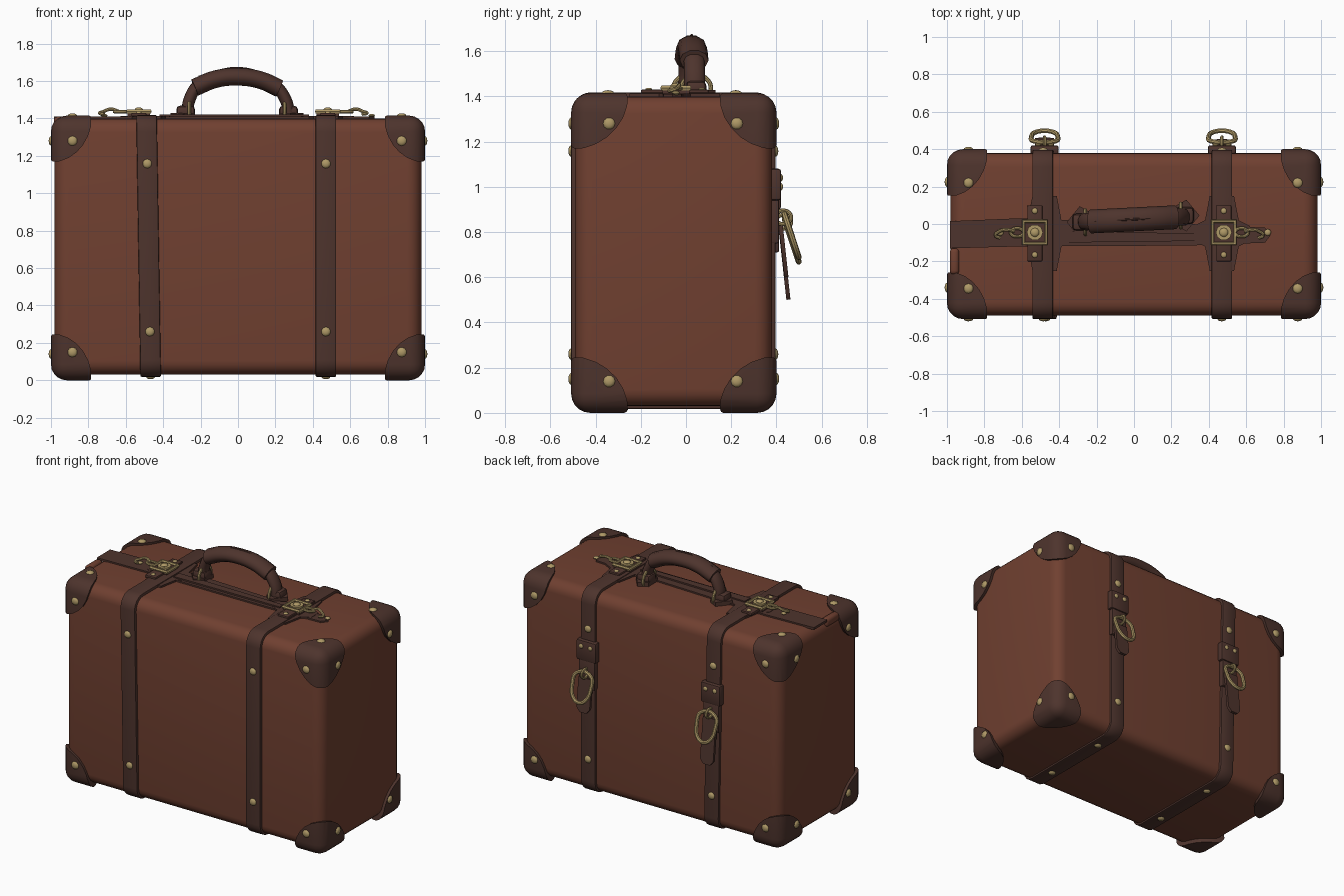
import bpy, bmesh, math
from mathutils import Matrix, Vector

if "Cube" in bpy.data.objects:
    bpy.data.objects.remove(bpy.data.objects["Cube"])


def material(name, rgb):
    m = bpy.data.materials.new(name)
    m.use_nodes = True
    m.diffuse_color = (*rgb, 1)
    m.node_tree.nodes["Principled BSDF"].inputs["Base Color"].default_value = (*rgb, 1)
    return m


TAN = material("chestnut leather", (0.162, 0.051, 0.03))
DARK = material("dark leather", (0.076, 0.034, 0.026))
BRASS = material("aged brass", (0.43, 0.32, 0.135))
made = []


def add(name, data, mat, loc=(0, 0, 0), rot=(0, 0, 0)):
    ob = bpy.data.objects.new(name, data)
    data.materials.append(mat)
    bpy.context.scene.collection.objects.link(ob)
    ob.location, ob.rotation_euler = loc, rot
    made.append(ob)
    return ob


def from_bmesh(name, bm, mat, loc=(0, 0, 0), rot=(0, 0, 0)):
    bmesh.ops.recalc_face_normals(bm, faces=bm.faces)
    me = bpy.data.meshes.new(name)
    bm.to_mesh(me)
    bm.free()
    return add(name, me, mat, loc, rot)


def box(name, mat, lo, hi, radius=0.0, segments=4, axis=None, rot=(0, 0, 0)):
    """Rounded box between two corners; axis limits rounding to edges along it."""
    lo, hi = Vector(lo), Vector(hi)
    bm = bmesh.new()
    bmesh.ops.create_cube(bm, size=1)
    bmesh.ops.scale(bm, vec=hi - lo, verts=bm.verts)
    if radius:
        edges = [e for e in bm.edges if axis is None
                 or abs(e.verts[0].co[axis] - e.verts[1].co[axis]) > 1e-4]
        bmesh.ops.bevel(bm, geom=edges, offset=radius, segments=segments,
                        profile=0.5, affect='EDGES')
    return from_bmesh(name, bm, mat, (lo + hi) / 2, rot)


def plate(name, mat, outline, thick, loc, rot=(0, 0, 0)):
    """Flat outline extruded upwards."""
    bm = bmesh.new()
    face = bm.faces.new([bm.verts.new((x, y, 0)) for x, y in outline])
    ext = bmesh.ops.extrude_face_region(bm, geom=[face])
    bmesh.ops.translate(bm, vec=(0, 0, thick),
                        verts=[g for g in ext["geom"] if isinstance(g, bmesh.types.BMVert)])
    return from_bmesh(name, bm, mat, loc, rot)


def tube(name, mat, pts, radius, loc=(0, 0, 0), rot=(0, 0, 0), closed=False, smooth=True, sides=2):
    cu = bpy.data.curves.new(name, 'CURVE')
    cu.dimensions = '3D'
    cu.bevel_depth, cu.bevel_resolution, cu.resolution_u = radius, sides, 5
    cu.use_fill_caps = True
    sp = cu.splines.new('BEZIER')
    sp.bezier_points.add(len(pts) - 1)
    for bp, p in zip(sp.bezier_points, pts):
        bp.co = p
        bp.handle_left_type = bp.handle_right_type = 'AUTO' if smooth else 'VECTOR'
    sp.use_cyclic_u = closed
    return add(name, cu, mat, loc, rot)


def ring(ru, rv, plane):
    """Closed oval of points in the plane 'xy', 'xz' or 'yz'."""
    out = []
    for i in range(8):
        a = i * math.tau / 8
        u, v = ru * math.cos(a), rv * math.sin(a)
        out.append({"xy": (u, v, 0), "xz": (u, 0, v), "yz": (0, u, v)}[plane])
    return out


studs = bmesh.new()


def stud(p, axis, r=0.027):
    size = [r, r, r]
    size[axis] = 0.5 * r
    m = Matrix.Translation(p) @ Matrix.Diagonal((*size, 1))
    if axis < 2:
        m = m @ Matrix.Rotation(math.pi / 2, 4, 'XY'[1 - axis])
    bmesh.ops.create_uvsphere(studs, u_segments=10, v_segments=6, radius=1, matrix=m)


# Case body
FRONT, BACK, TOP = -0.49, 0.38, 1.4
box("case_body", TAN, (-0.98, FRONT, 0.03), (0.98, BACK, TOP), 0.075, 5)

# Corner guards: a slightly larger case kept only around its eight corners
guards = box("corner_guards", DARK, (-1, -0.508, 0), (1, 0.4, 1.415), 0.085, 5)
cut = bmesh.new()
for x in (-1, 1):
    for y in (-0.508, 0.4):
        for z in (0, 1.415):
            m = Matrix.Translation((x, y, z)) @ Matrix.Diagonal((0.22, 0.255, 0.25, 1))
            bmesh.ops.create_uvsphere(cut, u_segments=28, v_segments=14, radius=1, matrix=m)
cutter = from_bmesh("corner_cutter", cut, DARK)
made.remove(cutter)
cutter.hide_render = True
mod = guards.modifiers.new("keep corners", 'BOOLEAN')
mod.operation, mod.object, mod.solver = 'INTERSECT', cutter, 'EXACT'

for x in (-0.885, 0.875):
    for z in (0.15, 1.28):
        for y in (-0.507, 0.399):
            stud((x, y, z), 1)
    for y in (-0.345, 0.22):
        stud((x, y, 1.414), 2)
for x in (-0.999, 0.999):
    for y in (-0.34, 0.225):
        for z in (0.14, 1.28):
            stud((x, y, z), 0)

# Closing band along the top, tapering towards one end
plate("top_band", DARK, [(-0.985, -0.13), (-0.62, -0.12), (0.3, -0.115), (0.7, -0.1),
                         (0.73, -0.06), (0.7, -0.02), (0.3, 0.0), (-0.62, 0.03), (-0.985, 0.015)],
      0.016, (0, 0, 1.394))
plate("top_band_ridge", DARK, [(-0.42, -0.1), (0.38, -0.09), (0.38, -0.05), (-0.42, -0.04)],
      0.012, (0, 0, 1.408))
box("band_end_lip", TAN, (-0.985, -0.27, 1.35), (-0.935, -0.13, 1.41), 0.02, 3)

# Straps with their fittings
for side, cx, lean in (("right", -0.478, 0.022), ("left", 0.47, 0.0)):
    strap = box(side + "_strap", DARK, (cx - 0.055, -0.508, 0.018), (cx + 0.055, 0.396, 1.418),
                0.09, 6, axis=0)
    for v in strap.data.vertices:
        v.co.x -= lean * v.co.z / 1.4
    bev = strap.modifiers.new("soft edge", 'BEVEL')
    bev.width, bev.segments, bev.angle_limit = 0.007, 2, math.radians(50)
    for z in (0.26, 1.158):
        for y in (-0.508, 0.396):
            stud((cx + lean * (0.7 - z) / 1.4, y, z), 1, 0.025)
    for y in (-0.28, 0.19):
        stud((cx + lean / 2, y, 0.018), 2, 0.025)

    # Flared cross patch beneath the buckle
    flare = [(0.065, 0.2), (0.09, 0.07), (0.15, 0.04), (0.15, -0.04), (0.09, -0.07), (0.065, -0.2)]
    plate(side + "_cross_patch", DARK, flare + [(-x, -y) for x, y in flare], 0.016,
          (cx, -0.05, 1.396))

    # Square buckle with round lock on a leather tab
    bx, out = (-0.53, -1) if side == "right" else (0.48, 1)
    box(side + "_buckle_tab", DARK, (bx - 0.04, -0.2, 1.41), (bx + 0.04, 0.1, 1.43), 0.006, 2)
    for y in (-0.165, 0.07):
        stud((bx, y, 1.43), 2, 0.016)
    box(side + "_buckle_backing", DARK, (bx - 0.06, -0.105, 1.41), (bx + 0.06, 0.015, 1.434))
    h = 0.06
    tube(side + "_buckle_frame", BRASS, [(-h, -h, 0), (h, -h, 0), (h, h, 0), (-h, h, 0)], 0.012,
         (bx, -0.045, 1.437), closed=True, smooth=False, sides=1)
    disc = [(0.043 * math.cos(i * math.tau / 10), 0.043 * math.sin(i * math.tau / 10))
            for i in range(10)]
    plate(side + "_lock_disc", BRASS, disc, 0.014, (bx, -0.045, 1.432))
    stud((bx, -0.045, 1.447), 2, 0.024)
    # Hook and eye reaching outwards
    tube(side + "_hook_eye", BRASS, ring(0.035, 0.022, "xy"), 0.009,
         (bx + out * 0.095, -0.045, 1.435), closed=True)
    tube(side + "_hook", BRASS, [(out * x, y, z) for x, y, z in
         ((0.11, 0, 0.01), (0.15, 0.01, 0.022), (0.19, 0, 0.008), (0.21, -0.02, 0),
          (0.185, -0.035, -0.005))], 0.009, (bx, -0.04, 1.428))
    stud((out * 0.715, -0.045, 1.415), 2, 0.018)

    # Rear keeper, hanging ring and loose strap end
    dz = 0.02 if side == "left" else -0.02
    box(side + "_keeper", DARK, (cx - 0.075, 0.37, 0.92 + dz), (cx + 0.075, 0.421, 1.06 + dz), 0.012, 2)
    box(side + "_keeper_flap", DARK, (cx - 0.06, 0.37, 0.73 + dz), (cx + 0.06, 0.412, 0.94 + dz), 0.008, 2)
    for x in (-0.035, 0.035):
        stud((cx + x, 0.421, 1.02 + dz), 1, 0.016)
    tube(side + "_ring_link", BRASS, ring(0.035, 0.03, "yz"), 0.009,
         (cx, 0.43, 0.855 + dz / 2), closed=True)
    tube(side + "_hanging_ring", BRASS,
         [(-0.055, 0, 0), (0.055, 0, 0), (0.07, 0, -0.08), (0.048, 0, -0.155), (0, 0, -0.18),
          (-0.048, 0, -0.155), (-0.07, 0, -0.08)], 0.013, (cx, 0.442, 0.85 + dz / 2),
         (0.32, 0, 0), closed=True)
    tail = 0.23 if side == "left" else 0.31
    plate(side + "_strap_end", DARK, [(-0.05, 0), (-0.05, -tail + 0.03), (-0.025, -tail),
          (0.025, -tail), (0.05, -tail + 0.03), (0.05, 0)], 0.018,
          (cx, 0.428, 0.82 + dz / 2), (math.pi / 2 + 0.11, 0, 0))

# Carrying handle, turned slightly
TURN, HY = 0.05, 0.025
path = [(-0.27, 0, 1.41), (-0.26, 0, 1.5), (-0.2, 0, 1.585), (0, 0, 1.622),
        (0.19, 0, 1.58), (0.255, 0, 1.5), (0.275, 0, 1.41)]
core = tube("handle_core", DARK, path, 0.033, (0, HY, 0), (0, 0, TURN), sides=3)
grip = tube("handle_grip", DARK, [(-0.232, 0, 1.565), (-0.12, 0, 1.61), (0, 0, 1.622),
            (0.12, 0, 1.605), (0.222, 0, 1.56)], 0.049, (0, HY, 0), (0, 0, TURN), sides=3)
core.scale.y, grip.scale.y = 1.4, 1.3
tube("handle_seam", DARK, [(-0.21, 0, 1.622), (0, 0, 1.67), (0.2, 0, 1.617)], 0.006,
     (0, HY, 0), (0, 0, TURN))
for side, x, y, s in (("right", -0.28, 0.01, 1), ("left", 0.27, 0.045, -1)):
    plate(side + "_handle_mount", DARK, [(-0.08 * s, 0), (-0.01 * s, -0.085), (0.05 * s, -0.05),
          (0.05 * s, 0.05), (-0.01 * s, 0.085)], 0.03, (x, y, 1.398))
    box(side + "_handle_block", DARK, (x - 0.05, y - 0.045, 1.405), (x + 0.05, y + 0.045, 1.468), 0.02, 2)
    tube(side + "_handle_ring", BRASS, ring(0.065, 0.06, "yz"), 0.01,
         (x + 0.02 * s, y, 1.435), closed=True)

from_bmesh("studs", studs, BRASS)

# Turn curves and modifiers into meshes and shade them
bpy.ops.object.select_all(action='DESELECT')
for ob in made:
    ob.select_set(True)
bpy.context.view_layer.objects.active = guards
bpy.ops.object.convert(target='MESH')
bpy.ops.object.shade_smooth_by_angle(angle=math.radians(40))
bpy.data.objects.remove(cutter)
